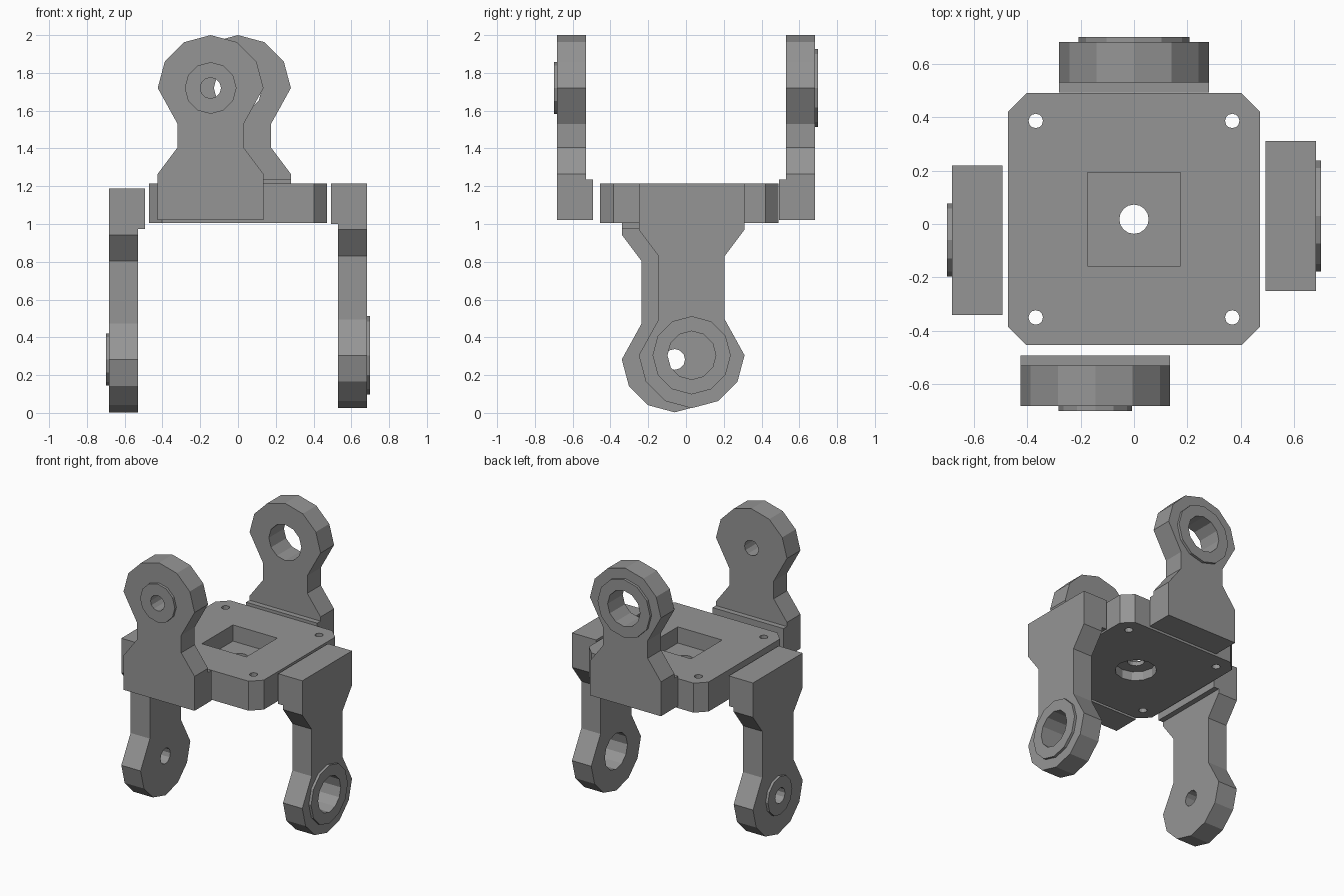
import bpy, bmesh, math
from mathutils import Matrix, Vector

cube = bpy.data.objects.get("Cube")
if cube:
    bpy.data.objects.remove(cube, do_unlink=True)

grey = bpy.data.materials.new("plain grey")
grey.use_nodes = True
colour = (0.30, 0.30, 0.30, 1)
grey.diffuse_color = colour
grey.node_tree.nodes["Principled BSDF"].inputs["Base Color"].default_value = colour


def make_object(name, bm):
    bmesh.ops.recalc_face_normals(bm, faces=bm.faces)
    mesh = bpy.data.meshes.new(name)
    bm.to_mesh(mesh)
    bm.free()
    mesh.materials.append(grey)
    obj = bpy.data.objects.new(name, mesh)
    bpy.context.collection.objects.link(obj)
    return obj


def prism(points, bottom, top):
    """Extrude an outline along local z."""
    bm = bmesh.new()
    face = bm.faces.new([bm.verts.new((x, y, bottom)) for x, y in points])
    ext = bmesh.ops.extrude_face_region(bm, geom=[face])
    verts = [g for g in ext["geom"] if isinstance(g, bmesh.types.BMVert)]
    bmesh.ops.translate(bm, verts=verts, vec=(0, 0, top - bottom))
    bmesh.ops.recalc_face_normals(bm, faces=bm.faces)
    return bm


def ring(radius, sides=12, x=0, y=0):
    steps = [math.tau * i / sides for i in range(sides)]
    return [(x + radius * math.cos(a), y + radius * math.sin(a)) for a in steps]


def combine(obj, operation, outline, bottom, top):
    """Add or cut a prism, then bake the result and drop the helper."""
    tool = make_object("helper", prism(outline, bottom, top))
    tool.hide_render = True
    mod = obj.modifiers.new("combine", "BOOLEAN")
    mod.operation, mod.solver, mod.object = operation, "EXACT", tool
    graph = bpy.context.evaluated_depsgraph_get()
    mesh = bpy.data.meshes.new_from_object(obj.evaluated_get(graph))
    obj.modifiers.clear()
    obj.data = mesh
    bpy.data.objects.remove(tool, do_unlink=True)


# Bracket arm: local y points to the round tip, local z points outward
THICK, TIP, NECK = 0.152, 0.28, 0.175


def arm(name, location, tip_dir, out_dir, neck_length, boss, hole):
    side = [(NECK, -0.19), (NECK, -0.19 - neck_length),
            (TIP, -0.33 - neck_length), (TIP, -0.575 - neck_length)]
    outline = ring(TIP)[:7] + [(-x, y) for x, y in side] + side[::-1]
    bm = prism(outline, 0, THICK)

    # Thicker foot on the inner face
    step = -0.36 - neck_length
    bmesh.ops.bisect_plane(bm, geom=bm.verts[:] + bm.edges[:] + bm.faces[:],
                           plane_co=(0, step, 0), plane_no=(0, 1, 0))
    foot = [f for f in bm.faces if f.normal.z < -0.9
            and f.calc_center_median().y < step]
    ext = bmesh.ops.extrude_face_region(bm, geom=foot)
    verts = [g for g in ext["geom"] if isinstance(g, bmesh.types.BMVert)]
    bmesh.ops.translate(bm, verts=verts, vec=(0, 0, -0.038))
    bmesh.ops.delete(bm, geom=[f for f in foot if f.is_valid], context="FACES_ONLY")

    obj = make_object(name, bm)
    combine(obj, "UNION", ring(boss), THICK / 2, 0.17)
    combine(obj, "DIFFERENCE", ring(hole), -0.2, 0.3)
    v, w = Vector(tip_dir), Vector(out_dir)
    turn = Matrix((v.cross(w), v, w)).transposed().to_4x4()
    obj.data.transform(Matrix.Translation(location) @ turn)
    return obj


UP, DOWN = (0, 0, 1), (0, 0, -1)
SMALL, LARGE = (0.137, 0.055), (0.207, 0.128)
arm("front_arm", (-0.145, -0.53, 1.72), UP, (0, -1, 0), 0.125, *SMALL)
arm("back_arm", (0, 0.53, 1.72), UP, (0, 1, 0), 0.125, *LARGE)
arm("left_leg", (0.53, 0.03, 0.305), DOWN, (1, 0, 0), 0.335, *LARGE)
arm("right_leg", (-0.53, -0.06, 0.283), DOWN, (-1, 0, 0), 0.33, *SMALL)

# Centre plate with chamfered corners
HALF, CUT, LOW, HIGH = 0.472, 0.07, 1.005, 1.215
corner = [(HALF, HALF - CUT), (HALF - CUT, HALF)]
outline = (corner + [(-x, y) for x, y in corner[::-1]]
           + [(-x, -y) for x, y in corner] + [(x, -y) for x, y in corner[::-1]])
plate = make_object("centre_plate", prism(outline, LOW, HIGH))

# Corner screw holes
for sx in (-1, 1):
    for sy in (-1, 1):
        combine(plate, "DIFFERENCE", ring(0.027, 12, sx * 0.368, sy * 0.368), 0.9, 1.3)

# Square pocket above, round counterbore below, small hole between them
pocket = [(-0.175, -0.175), (0.175, -0.175), (0.175, 0.175), (-0.175, 0.175)]
combine(plate, "DIFFERENCE", pocket, 1.1, 1.3)
combine(plate, "DIFFERENCE", ring(0.135), 0.9, 1.07)
combine(plate, "DIFFERENCE", ring(0.055, 16), 0.9, 1.3)
plate.data.transform(Matrix.Translation((0, 0.018, 0)))
